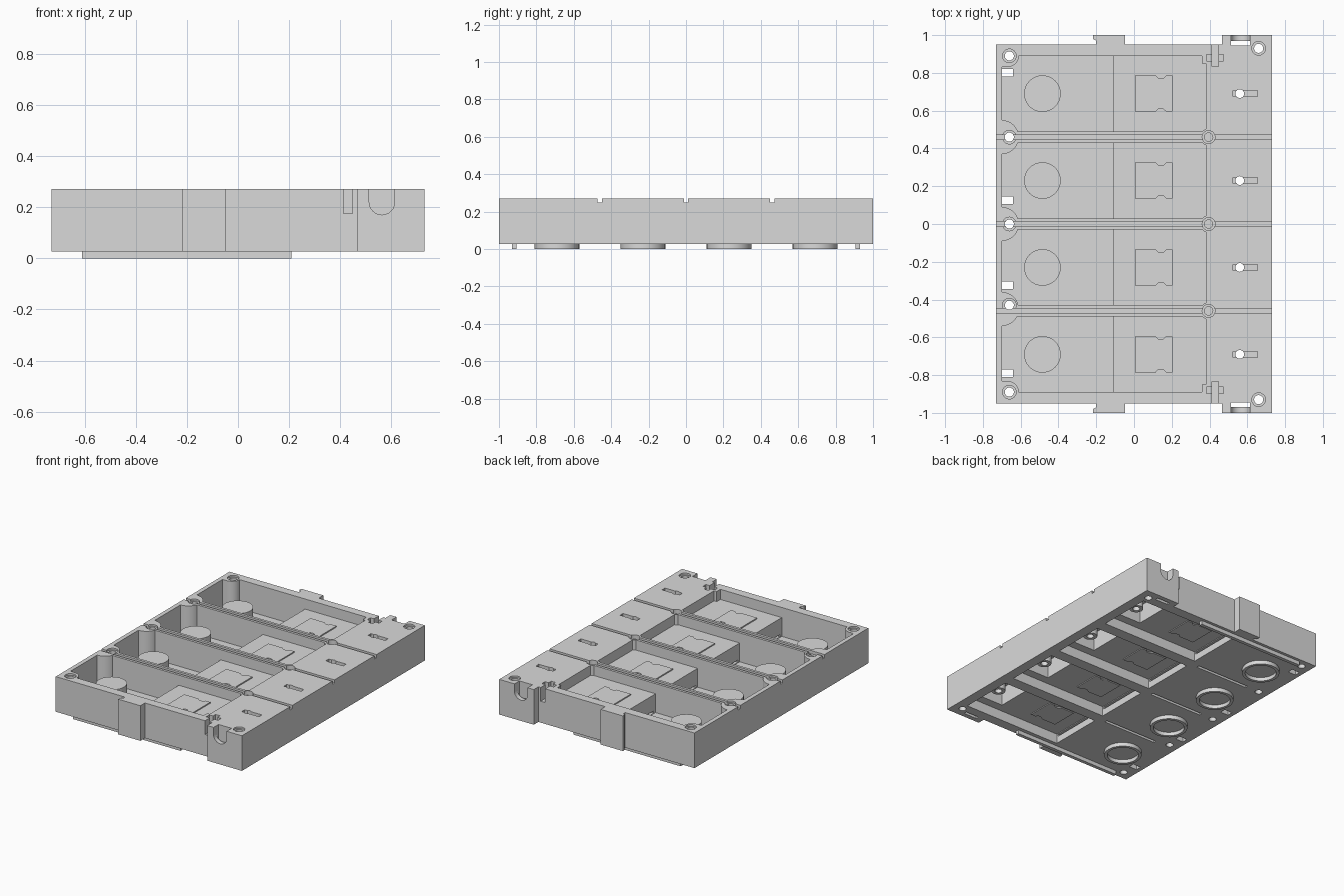
import bpy, bmesh, math
from mathutils import Vector

cube = bpy.data.objects.get("Cube")
if cube:
    bpy.data.objects.remove(cube, do_unlink=True)

grey = bpy.data.materials.new("plain grey")
grey.use_nodes = True
GREY = (0.7, 0.7, 0.7, 1)
grey.diffuse_color = GREY
grey.node_tree.nodes["Principled BSDF"].inputs["Base Color"].default_value = GREY

BASE, TOP = 0.027, 0.27
BAYS = (-0.69, -0.23, 0.23, 0.69)
DIVIDERS = (-0.46, 0, 0.46)
SIDES = (-1, 1)


def prism(bm, pts, lo, hi, axis="z"):
    """Extrude a flat outline along z, or an x-z outline along y."""
    def place(p, h):
        return Vector((p[0], p[1], h)) if axis == "z" else Vector((p[0], h, p[1]))
    a = [bm.verts.new(place(p, lo)) for p in pts]
    b = [bm.verts.new(place(p, hi)) for p in pts]
    faces = [bm.faces.new(a), bm.faces.new(b)]
    n = len(pts)
    for i in range(n):
        j = (i + 1) % n
        faces.append(bm.faces.new((a[i], a[j], b[j], b[i])))
    bmesh.ops.recalc_face_normals(bm, faces=faces)


def box(bm, x0, x1, y0, y1, z0, z1):
    prism(bm, [(x0, y0), (x1, y0), (x1, y1), (x0, y1)], z0, z1)


def arc(x, y, r, start, end, n):
    angles = [start + (end - start) * i / n for i in range(n + 1)]
    return [(x + r * math.cos(a), y + r * math.sin(a)) for a in angles]


def rod(bm, x, y, r, z0, z1):
    prism(bm, arc(x, y, r, 0, math.tau, 32)[:-1], z0, z1)


def make(name, bm):
    mesh = bpy.data.meshes.new(name)
    bm.to_mesh(mesh)
    bm.free()
    mesh.materials.append(grey)
    ob = bpy.data.objects.new(name, mesh)
    bpy.context.scene.collection.objects.link(ob)
    return ob


def combine(target, bm, operation):
    """Apply a boolean with temporary shapes, then drop them."""
    tool = make("helper", bm)
    mod = target.modifiers.new("bool", "BOOLEAN")
    mod.operation, mod.object, mod.solver, mod.use_self = operation, tool, "EXACT", True
    deps = bpy.context.evaluated_depsgraph_get()
    mesh = bpy.data.meshes.new_from_object(target.evaluated_get(deps))
    target.modifiers.clear()
    target.data = mesh
    bpy.data.objects.remove(tool, do_unlink=True)


# Outer block with the wider wing and the side tabs
half = [(0.73, 1), (0.465, 1), (0.465, 0.95), (-0.047, 0.95), (-0.047, 1),
        (-0.217, 1), (-0.217, 0.98), (-0.2, 0.97), (-0.2, 0.95), (-0.73, 0.95)]
bm = bmesh.new()
prism(bm, half + [(x, -y) for x, y in reversed(half)], BASE, TOP)
tray = make("tray_body", bm)

# Stepped pockets above, hollow underside below, slit through the step
bm = bmesh.new()
for y in BAYS:
    prism(bm, [(-0.7, 0.07), (-0.11, 0.07), (-0.11, 0.2), (0.38, 0.2),
               (0.38, 0.4), (-0.7, 0.4)], y - 0.2, y + 0.2, "y")
    box(bm, -0.09, 0.66, y - 0.19, y + 0.19, -0.1, 0.095)
    box(bm, 0.42, 0.66, y - 0.13, y + 0.13, 0.05, 0.22)
    box(bm, -0.13, -0.07, y - 0.18, y + 0.18, 0.074, 0.09)
combine(tray, bm, "DIFFERENCE")

# Screw posts, rounded into the pockets, and light-hole tubes
edge_screws = [(-0.66, y) for y in (-0.89, -0.43, 0, 0.46, 0.89)]
inner_screws = [(0.395, y) for y in DIVIDERS]
wing_screws = [(0.66, s * 0.93) for s in SIDES]
bm = bmesh.new()
for y, r in [(s * 0.89, 0.059) for s in SIDES] + [(y, 0.09) for y in (-0.45, 0, 0.46)]:
    x = -0.61 - r
    round_end = arc(x, y, r, -math.pi / 2, math.pi / 2, 20)
    prism(bm, [(-0.72, y - r)] + round_end + [(-0.72, y + r)], 0.05, TOP)
for x, y in inner_screws:
    rod(bm, x, y, 0.045, 0.15, TOP)
for y in BAYS:
    rod(bm, 0.56, y, 0.045, 0.09, 0.24)
for s in SIDES:
    lo, hi = sorted((s * 0.85, s * 0.9))
    box(bm, 0.36, 0.4, lo, hi, 0.18, TOP)
combine(tray, bm, "UNION")

# Holes, slots and grooves
bm = bmesh.new()
for x, y in edge_screws + wing_screws:
    rod(bm, x, y, 0.024, -0.1, 0.4)
    rod(bm, x, y, 0.036, TOP - 0.012, 0.4)
for x, y in inner_screws:
    rod(bm, x, y, 0.022, 0.18, 0.4)
    rod(bm, x, y, 0.034, TOP - 0.03, 0.4)
for y in DIVIDERS:
    box(bm, -0.9, 0.9, y - 0.012, y + 0.012, TOP - 0.022, 0.4)
    box(bm, -0.56, -0.15, y - 0.01, y + 0.01, -0.1, 0.05)
for y in BAYS:
    rod(bm, 0.56, y, 0.023, -0.1, 0.4)
    box(bm, 0.523, 0.655, y - 0.016, y + 0.016, TOP - 0.03, 0.4)
for y in (-0.79, -0.325, 0.125, 0.8):
    box(bm, -0.7, -0.64, y - 0.02, y + 0.02, -0.1, 0.12)
notch = arc(0.563, 0.22, 0.05, 0, -math.pi, 12) + [(0.513, 0.4), (0.613, 0.4)]
for s in SIDES:
    # cross-shaped cable notch
    lo, hi = sorted((s * 0.835, s * 1.1))
    box(bm, 0.413, 0.447, lo, hi, 0.175, 0.4)
    box(bm, 0.385, 0.475, s * 0.88 - 0.017, s * 0.88 + 0.017, 0.215, 0.4)
    # round-bottomed cable notch and slot behind it
    lo, hi = sorted((s * 0.947, s * 1.1))
    prism(bm, notch, lo, hi, "y")
    box(bm, 0.513, 0.613, s * 0.957 - 0.011, s * 0.957 + 0.011, -0.1, 0.4)
combine(tray, bm, "DIFFERENCE")
parts = [tray]

# Raised round pads with foot rings underneath
for i, y in enumerate(BAYS, 1):
    bm = bmesh.new()
    rod(bm, -0.485, y, 0.097, 0.04, 0.19)
    parts.append(make(f"round_pad_{i}", bm))
    bm = bmesh.new()
    rod(bm, -0.485, y, 0.12, 0, 0.04)
    ring = make(f"foot_ring_{i}", bm)
    bm = bmesh.new()
    rod(bm, -0.485, y, 0.1, -0.1, 0.025)
    combine(ring, bm, "DIFFERENCE")
    parts.append(ring)

    # Notched square plate on both faces of the raised step
    edge = [(0.005, 0.095), (0.115, 0.095), (0.13, 0.08), (0.155, 0.08),
            (0.17, 0.095), (0.205, 0.095)]
    outline = [(x, y + v) for x, v in edge] + [(x, y - v) for x, v in reversed(edge)]
    bm = bmesh.new()
    prism(bm, outline, 0.199, 0.208)
    prism(bm, outline, 0.089, 0.097)
    parts.append(make(f"square_plate_{i}", bm))

# Foot rails along both sides
for s, name in zip(SIDES, ("front", "back")):
    bm = bmesh.new()
    box(bm, -0.61, 0.21, s * 0.918 - 0.012, s * 0.918 + 0.012, 0, 0.035)
    parts.append(make(f"foot_rail_{name}", bm))

bpy.ops.object.select_all(action="DESELECT")
for ob in parts:
    ob.select_set(True)
bpy.context.view_layer.objects.active = tray
bpy.ops.object.shade_smooth_by_angle()
